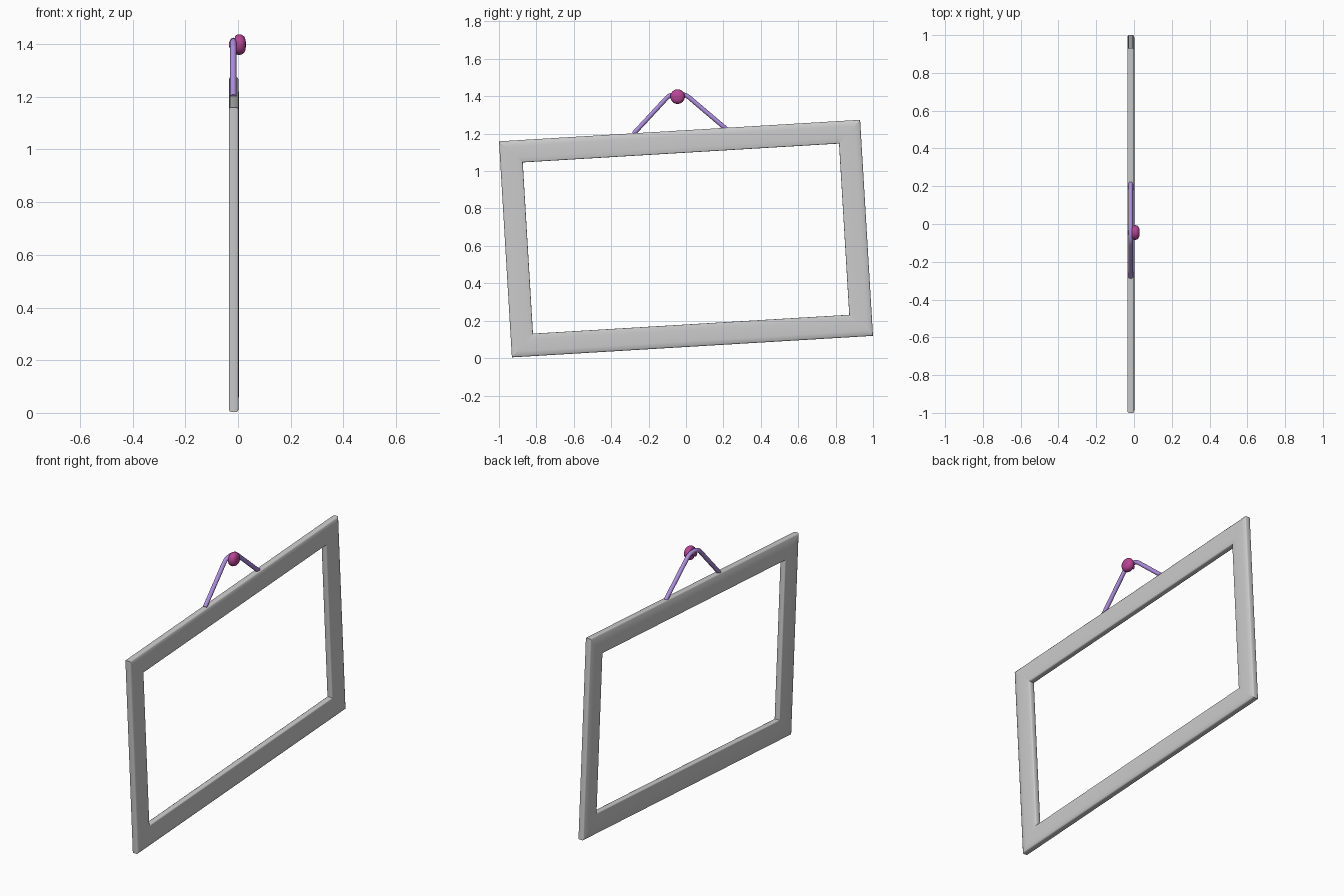
import bpy, math
from mathutils import Vector, Matrix

if "Cube" in bpy.data.objects:
    bpy.data.objects.remove(bpy.data.objects["Cube"])


def finish(name, verts, faces, color=None, angle=40):
    me = bpy.data.meshes.new(name)
    me.from_pydata([tuple(v) for v in verts], [], faces)
    ob = bpy.data.objects.new(name, me)
    bpy.context.collection.objects.link(ob)
    if color:
        mat = bpy.data.materials.new(name + "_color")
        mat.diffuse_color = color
        mat.use_nodes = True
        mat.node_tree.nodes["Principled BSDF"].inputs["Base Color"].default_value = mat.diffuse_color
        me.materials.append(mat)
    bpy.ops.object.select_all(action='DESELECT')
    bpy.context.view_layer.objects.active = ob
    ob.select_set(True)
    bpy.ops.object.mode_set(mode='EDIT')
    bpy.ops.mesh.select_all(action='SELECT')
    bpy.ops.mesh.normals_make_consistent(inside=False)
    bpy.ops.object.mode_set(mode='OBJECT')
    bpy.ops.object.shade_smooth_by_angle(angle=math.radians(angle))
    return ob


def loft(rings):
    # skin closed rings together and cap both ends
    n = len(rings[0])
    verts = [v for r in rings for v in r]
    faces = [(k * n + i, k * n + (i + 1) % n, (k + 1) * n + (i + 1) % n, (k + 1) * n + i)
             for k in range(len(rings) - 1) for i in range(n)]
    faces += [tuple(range(n)), tuple(range((len(rings) - 1) * n, len(rings) * n))]
    return verts, faces


# Tilted picture frame: four mitred bars with a softly rounded section
HW, HH, BAR = 0.967, 0.5785, 0.12
tilt = Matrix.Translation((0, 0, 0.639)) @ Matrix.Rotation(math.radians(3.41), 4, 'X')
half = [(0.0, -0.028), (0.0, -0.005), (0.002, -0.001), (0.006, 0.001), (0.03, 0.0025)]
back = [(0.006, -0.034), (0.002, -0.032)]
profile = (half + [(0.06, 0.003)] + [(BAR - d, x) for d, x in reversed(half)]
           + [(BAR - d, x) for d, x in reversed(back)] + back)
signs = [(-1, 1), (1, 1), (1, -1), (-1, -1)]
for i, name in enumerate(("top_bar", "right_bar", "bottom_bar", "left_bar")):
    rings = [[tilt @ Vector((x, sy * (HW - d), sz * (HH - d))) for d, x in profile]
             for sy, sz in (signs[i], signs[(i + 1) % 4])]
    finish("frame_" + name, *loft(rings))

# Hanging cord: a round tube bent over the nail
path = [Vector((-0.018, y, z)) for y, z in
        ((-0.28, 1.20), (-0.105, 1.389), (-0.09, 1.402), (-0.07, 1.409), (-0.045, 1.412),
         (-0.02, 1.411), (0.0, 1.405), (0.015, 1.395), (0.215, 1.225))]
rings = []
for i, p in enumerate(path):
    t = (path[min(i + 1, len(path) - 1)] - path[max(i - 1, 0)]).normalized()
    side = Vector((1, 0, 0))
    up = t.cross(side)
    rings.append([p + 0.012 * (math.cos(a) * side + math.sin(a) * up)
                  for a in (j * math.tau / 16 for j in range(16))])
finish("hanging_cord", *loft(rings), color=(0.42, 0.27, 0.72, 1))

# Nail: domed head on a short shank, turned about the x axis
turned = [(-0.034, 0.011), (-0.011, 0.011), (-0.011, 0.031), (-0.008, 0.036), (-0.002, 0.0385),
          (0.008, 0.039), (0.017, 0.036), (0.024, 0.030), (0.028, 0.021), (0.030, 0.008)]
rings = [[Vector((x, -0.045 + r * math.cos(a), 1.398 + r * math.sin(a)))
          for a in (j * math.tau / 32 for j in range(32))] for x, r in turned]
finish("nail", *loft(rings), color=(0.48, 0.06, 0.30, 1))
